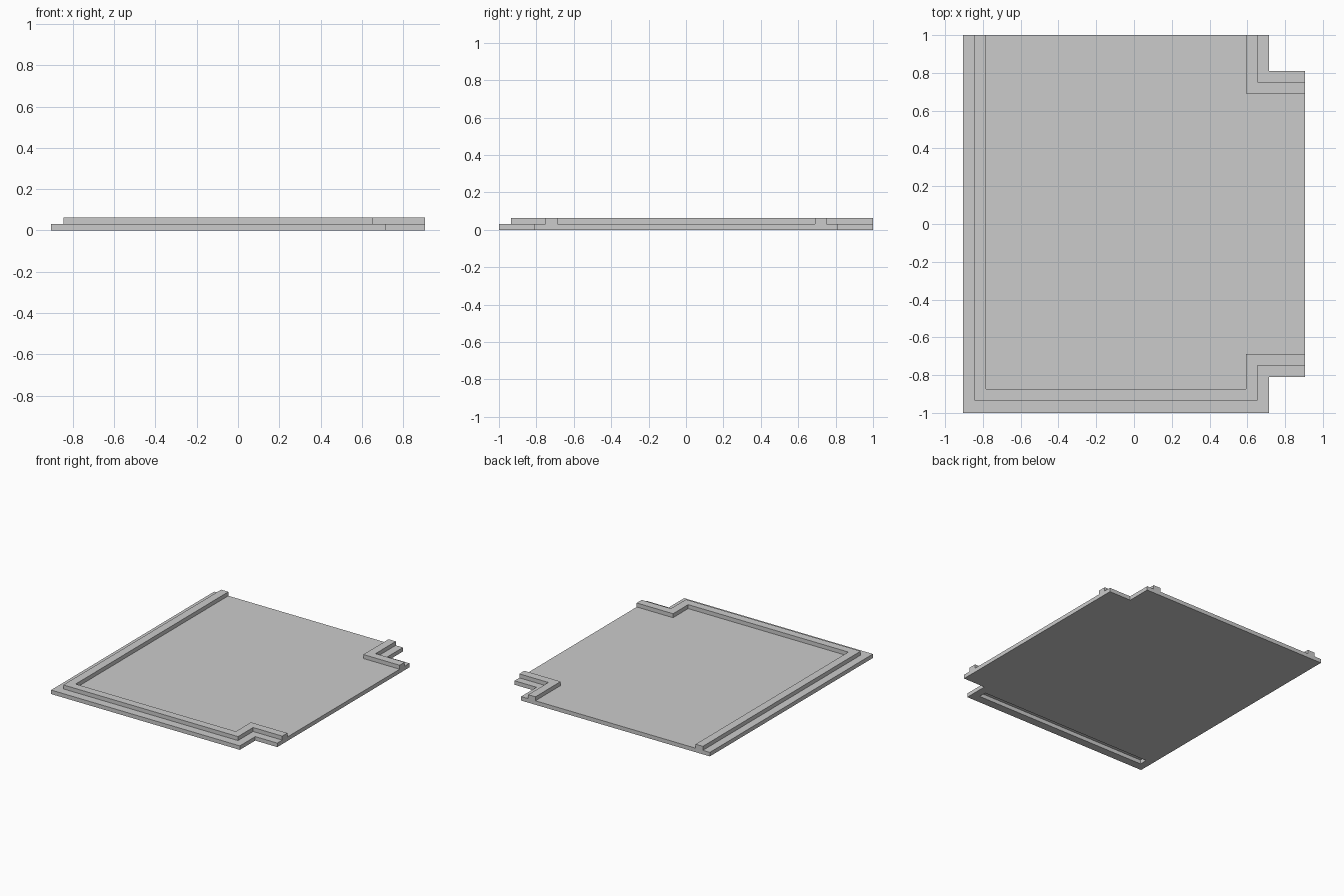
import bpy, bmesh

if "Cube" in bpy.data.objects:
    bpy.data.objects.remove(bpy.data.objects["Cube"])

T = 0.031   # layer thickness
W = 0.062   # ridge width


def slab(name, outline, z0, z1):
    """Closed prism from a 2D outline."""
    bm = bmesh.new()
    face = bm.faces.new([bm.verts.new((x, y, z0)) for x, y in outline])
    ext = bmesh.ops.extrude_face_region(bm, geom=[face])
    top = [v for v in ext["geom"] if isinstance(v, bmesh.types.BMVert)]
    bmesh.ops.translate(bm, verts=top, vec=(0, 0, z1 - z0))
    bmesh.ops.recalc_face_normals(bm, faces=bm.faces)
    mesh = bpy.data.meshes.new(name)
    bm.to_mesh(mesh)
    bm.free()
    ob = bpy.data.objects.new(name, mesh)
    bpy.context.collection.objects.link(ob)
    return ob


def combine(target, other, operation):
    """Apply a boolean and drop the helper object."""
    mod = target.modifiers.new(operation, 'BOOLEAN')
    mod.operation, mod.solver, mod.object = operation, 'EXACT', other
    bpy.context.view_layer.objects.active = target
    bpy.ops.object.modifier_apply(modifier=mod.name)
    bpy.data.objects.remove(other)


# Floor plate with two notched right-hand corners
plate = slab("floor_tile", [(-.905, -1), (.716, -1), (.716, -.811), (.905, -.811),
                            (.905, .811), (.716, .811), (.716, 1), (-.905, 1)], 0, T)

# Long ridge: left side, front side and around the front notch
outer = [(-.845, 1), (-.845, -.935), (.655, -.935), (.655, -.75), (.905, -.75)]
inner = [(.905, -.75 + W), (.655 - W, -.75 + W), (.655 - W, -.935 + W),
         (-.845 + W, -.935 + W), (-.845 + W, 1)]
combine(plate, slab("long_ridge", outer + inner, T, 2 * T), 'UNION')

# Short ridge around the back notch
corner = [(.655, 1), (.655, .752), (.905, .752), (.905, .752 - W),
          (.655 - W, .752 - W), (.655 - W, 1)]
combine(plate, slab("short_ridge", corner, T, 2 * T), 'UNION')

# Locking groove in the underside along the front
groove = [(-.845, -.935), (.655, -.935), (.655, -.935 + W), (-.845, -.935 + W)]
combine(plate, slab("groove_cutter", groove, -.05, T), 'DIFFERENCE')
